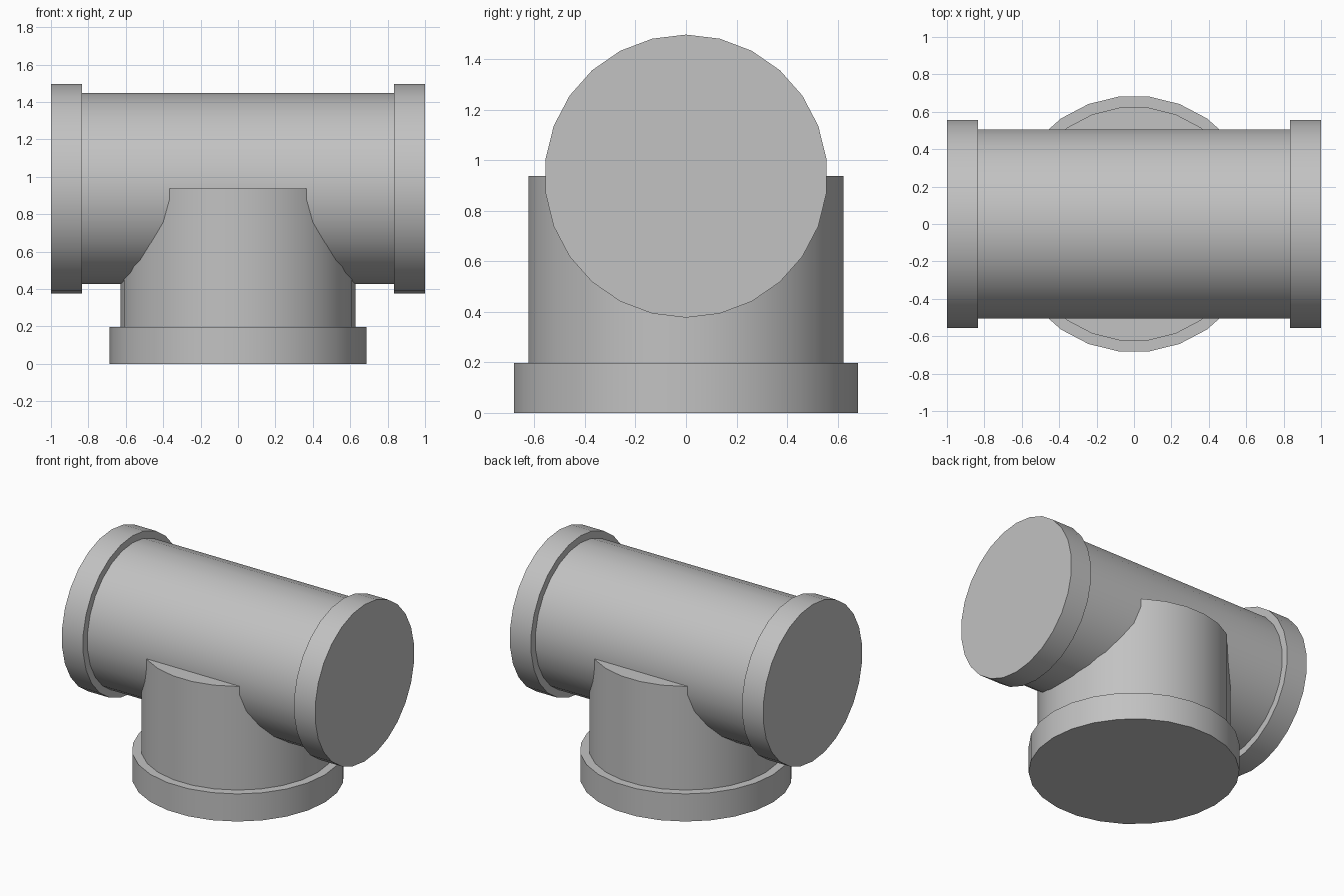
import bpy
import bmesh
from math import sin, cos, radians, tau
from mathutils import Matrix

default = bpy.data.objects.get("Cube")
if default:
    bpy.data.objects.remove(default, do_unlink=True)

SIDES = 26
AXIS_Z = 0.937      # height of the horizontal run

grey = bpy.data.materials.new("grey_pipe")
grey.use_nodes = True
colour = (0.54, 0.54, 0.54, 1)
grey.diffuse_color = colour
grey.node_tree.nodes["Principled BSDF"].inputs["Base Color"].default_value = colour


def cylinder(name, radius, start, end, horizontal=False):
    """Capped cylinder along z, or along x when horizontal."""
    bm = bmesh.new()
    ring = [bm.verts.new((radius * cos(tau * i / SIDES), radius * sin(tau * i / SIDES), start))
            for i in range(SIDES)]
    base = bm.faces.new(ring)
    top = bmesh.ops.extrude_face_region(bm, geom=[base], use_keep_orig=True)["geom"]
    verts = [v for v in top if isinstance(v, bmesh.types.BMVert)]
    bmesh.ops.translate(bm, verts=verts, vec=(0, 0, end - start))
    if horizontal:
        turn = Matrix.Translation((0, 0, AXIS_Z)) @ Matrix.Rotation(radians(90), 4, "Y")
        bmesh.ops.transform(bm, matrix=turn, verts=bm.verts)
    bmesh.ops.recalc_face_normals(bm, faces=bm.faces)
    mesh = bpy.data.meshes.new(name)
    bm.to_mesh(mesh)
    bm.free()
    mesh.materials.append(grey)
    obj = bpy.data.objects.new(name, mesh)
    bpy.context.collection.objects.link(obj)
    # Smooth round walls, sharp rims
    bpy.ops.object.select_all(action="DESELECT")
    obj.select_set(True)
    bpy.context.view_layer.objects.active = obj
    bpy.ops.object.shade_smooth_by_angle(angle=radians(30))
    return obj


# Horizontal run with a collar at each end
cylinder("run_pipe", 0.51, -0.9, 0.9, horizontal=True)
cylinder("left_collar", 0.56, 0.833, 1.0, horizontal=True)
cylinder("right_collar", 0.56, -1.0, -0.833, horizontal=True)

# Vertical branch standing on its wider collar
cylinder("branch_pipe", 0.627, 0.1, 0.937)
cylinder("branch_collar", 0.686, 0.0, 0.197)
